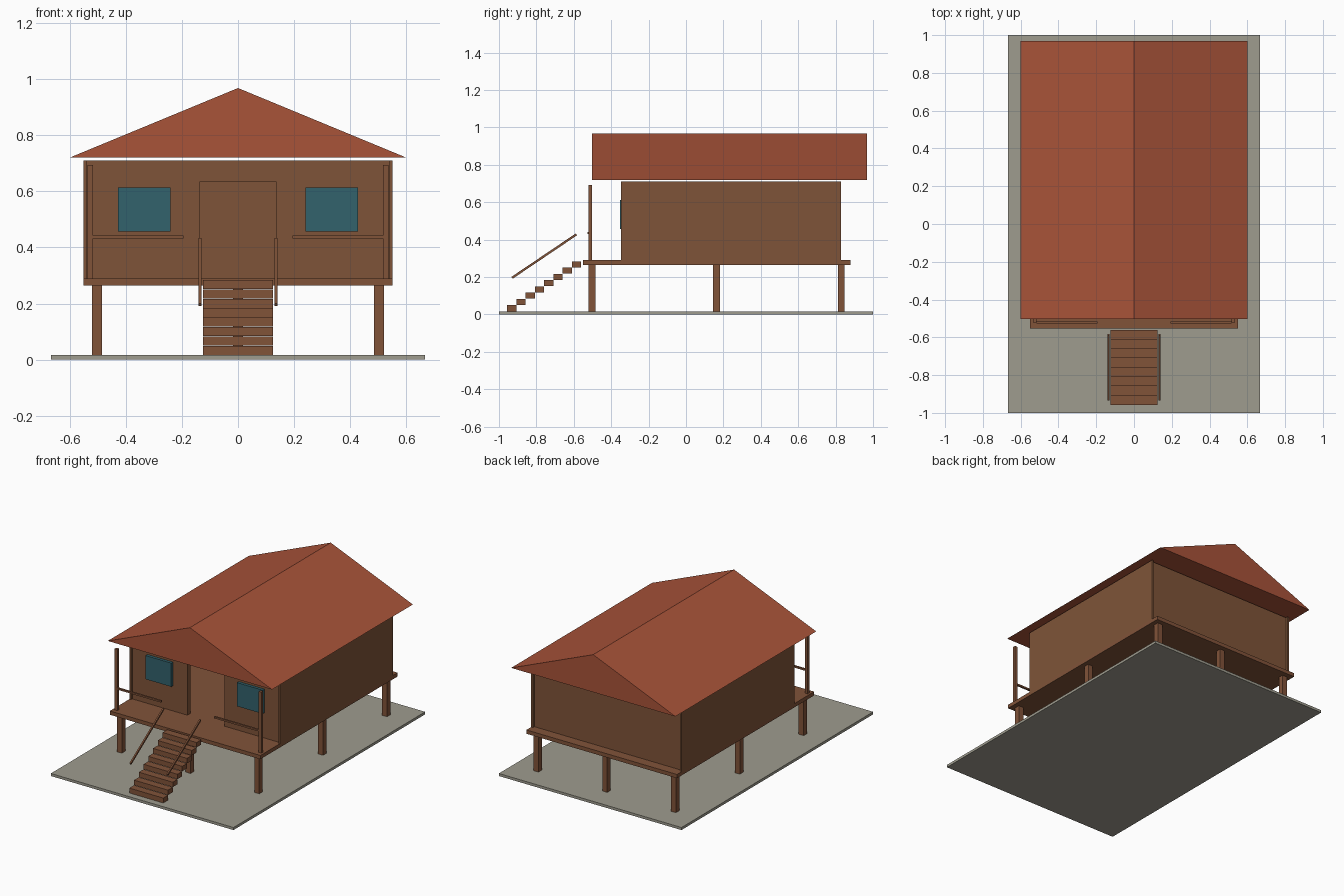
import bpy
import bmesh
import math

if "Cube" in bpy.data.objects:
    bpy.data.objects.remove(bpy.data.objects["Cube"])


def material(name, r, g, b):
    """Flat colour given as 0-255 sRGB, stored as linear."""
    def lin(c):
        c /= 255
        return c / 12.92 if c <= 0.04045 else ((c + 0.055) / 1.055) ** 2.4
    m = bpy.data.materials.new(name)
    m.diffuse_color = (lin(r), lin(g), lin(b), 1)
    m.use_nodes = True
    m.node_tree.nodes["Principled BSDF"].inputs["Base Color"].default_value = m.diffuse_color
    return m


WOOD = material("warm wood", 129, 83, 57)
WALL = material("wall wood", 127, 84, 56)
ROOF = material("red roof", 168, 83, 57)
GROUND = material("grey ground", 159, 156, 143)
GLASS = material("teal glass", 50, 98, 108)


def finish(name, bm, mat):
    bmesh.ops.recalc_face_normals(bm, faces=bm.faces)
    mesh = bpy.data.meshes.new(name)
    bm.to_mesh(mesh)
    bm.free()
    mesh.materials.append(mat)
    obj = bpy.data.objects.new(name, mesh)
    bpy.context.collection.objects.link(obj)
    return obj


def box(name, x, y, z, mat):
    """Box from (min, max) ranges on each axis."""
    bm = bmesh.new()
    bmesh.ops.create_cube(bm, size=1)
    for v in bm.verts:
        v.co = [r[0] if c < 0 else r[1] for c, r in zip(v.co, (x, y, z))]
    return finish(name, bm, mat)


def prism(name, points, along, depth, mat):
    """Extrude an outline: along 'y' takes (x, z) points, along 'x' takes (y, z)."""
    bm = bmesh.new()
    a, b = depth
    place = (lambda p, d: (p[0], d, p[1])) if along == 'y' else (lambda p, d: (d, p[0], p[1]))
    face = bm.faces.new([bm.verts.new(place(p, a)) for p in points])
    ext = bmesh.ops.extrude_face_region(bm, geom=[face])
    verts = [g for g in ext["geom"] if isinstance(g, bmesh.types.BMVert)]
    shift = (0, b - a, 0) if along == 'y' else (b - a, 0, 0)
    bmesh.ops.translate(bm, verts=verts, vec=shift)
    return finish(name, bm, mat)


def span(s, a, b):
    """Range mirrored to side s."""
    return tuple(sorted((s * a, s * b)))


# Ground slab and raised deck
box("ground", (-0.667, 0.667), (-1, 1), (0, 0.017), GROUND)
box("deck", (-0.55, 0.55), (-0.552, 0.88), (0.265, 0.29), WOOD)

# Stilts in a three by three grid
for x in (-0.502, 0, 0.502):
    for y in (-0.503, 0.163, 0.83):
        box("stilt", (x - 0.018, x + 0.018), (y - 0.018, y + 0.018), (0.017, 0.265), WOOD)

# Hollow room: back wall and front wall with an open doorway
box("back_wall", (-0.538, 0.538), (0.785, 0.815), (0.29, 0.71), WALL)
door = [(-0.538, 0.29), (-0.135, 0.29), (-0.135, 0.635), (0.135, 0.635),
        (0.135, 0.29), (0.538, 0.29), (0.538, 0.71), (-0.538, 0.71)]
prism("front_wall", door, 'y', (-0.335, -0.305), WALL)

# Stair handrail outline, a thin sloping bar
slope = math.atan2(0.235, 0.345)
ny, nz = -math.sin(slope) * 0.006, math.cos(slope) * 0.006
lo, hi = (-0.93, 0.196), (-0.586, 0.428)
rail = [(lo[0] + ny, lo[1] + nz), (hi[0] + ny, hi[1] + nz),
        (hi[0] - ny, hi[1] - nz), (lo[0] - ny, lo[1] - nz)]

# Parts repeated on both sides
for s in (-1, 1):
    box("side_wall", span(s, 0.538, 0.55), (-0.347, 0.83), (0.265, 0.71), WALL)
    box("window", span(s, 0.24, 0.428), (-0.354, -0.33), (0.457, 0.613), GLASS)
    box("porch_post", span(s, 0.516, 0.536), (-0.522, -0.503), (0.29, 0.693), WOOD)
    box("porch_rail", span(s, 0.194, 0.517), (-0.527, -0.515), (0.431, 0.442), WOOD)
    prism("stair_rail", rail, 'x', span(s, 0.13, 0.14), WOOD)

# Stairs
for i in range(8):
    y, z = -0.957 + i * 0.0495, 0.017 + i * 0.0335
    box("step", (-0.124, 0.124), (y, y + 0.0495), (z, z + 0.0325), WOOD)

# Gabled roof
prism("roof", [(-0.6, 0.72), (0.6, 0.72), (0, 0.968)], 'y', (-0.502, 0.968), ROOF)
